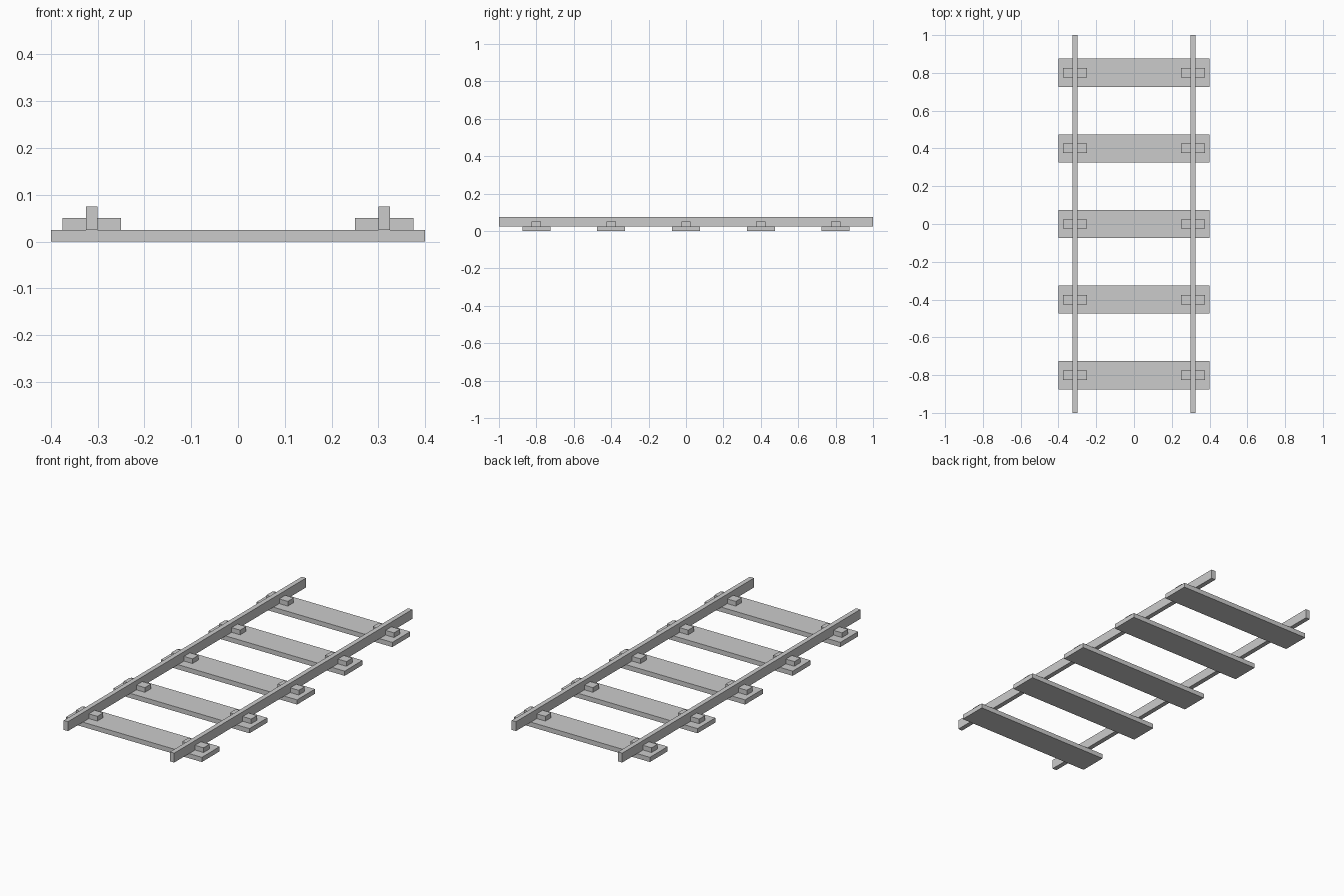
import bpy

if "Cube" in bpy.data.objects:
    bpy.data.objects.remove(bpy.data.objects["Cube"])


def box(name, x, y, z):
    """Axis-aligned box from (min, max) ranges."""
    lo, hi = zip(x, y, z)
    verts = [(a, b, c) for a in x for b in y for c in z]
    faces = [(0, 1, 3, 2), (4, 6, 7, 5), (0, 4, 5, 1),
             (2, 3, 7, 6), (0, 2, 6, 4), (1, 5, 7, 3)]
    mesh = bpy.data.meshes.new(name)
    mesh.from_pydata(verts, [], faces)
    obj = bpy.data.objects.new(name, mesh)
    bpy.context.collection.objects.link(obj)
    return obj


def mirror_x(obj):
    obj.modifiers.new("mirror", 'MIRROR').use_axis[0] = True


# Pair of rails
mirror_x(box("rails", (0.30, 0.325), (-1, 1), (0.025, 0.075)))

for i in range(5):
    y = (i - 2) * 0.4
    # Wooden cross tie
    box(f"sleeper_{i + 1}", (-0.4, 0.4), (y - 0.075, y + 0.075), (0, 0.025))
    # Fastening blocks under both rails
    mirror_x(box(f"rail_clamps_{i + 1}", (0.25, 0.375),
                 (y - 0.025, y + 0.025), (0.025, 0.05)))
